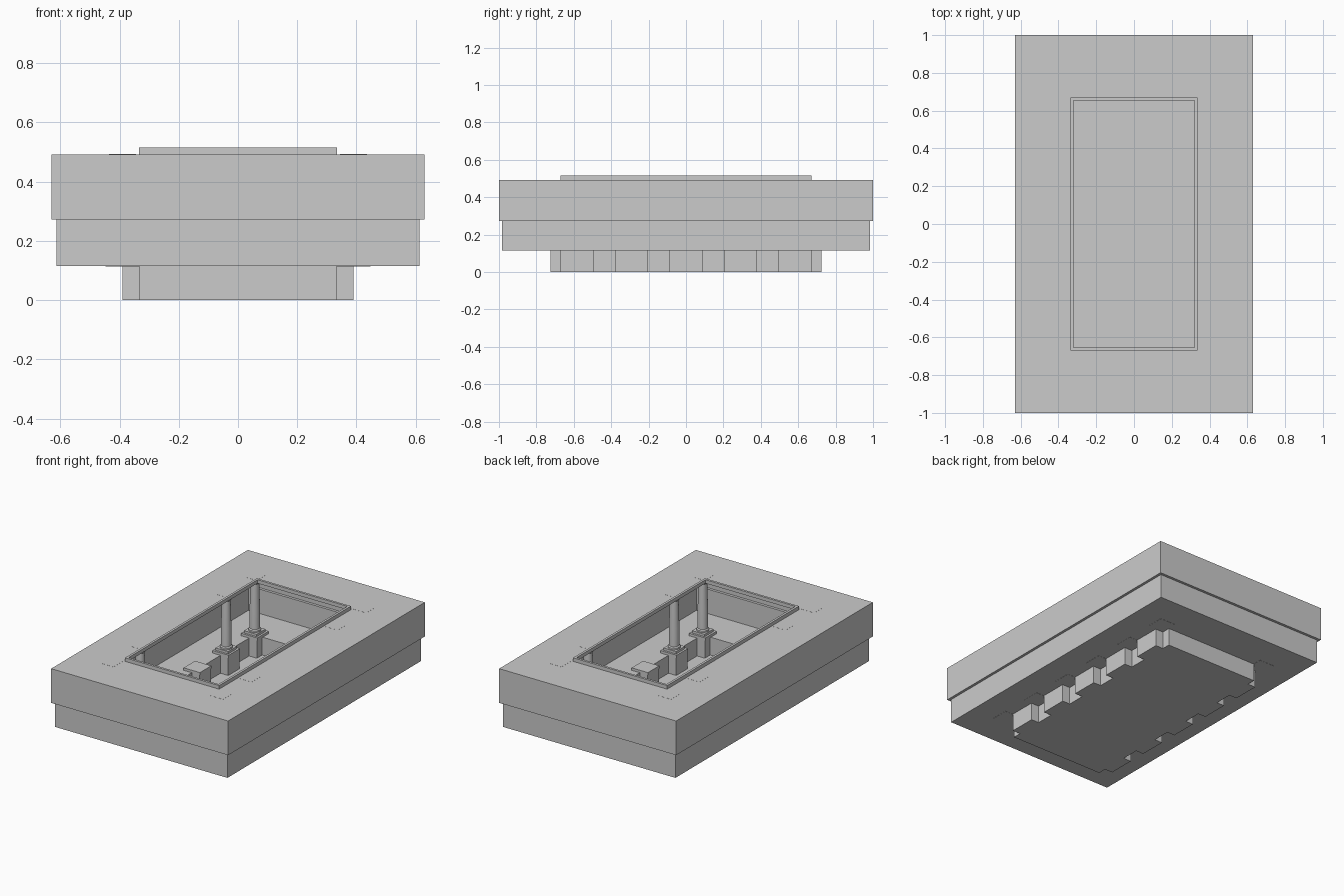
import bpy, bmesh, math

if "Cube" in bpy.data.objects:
    bpy.data.objects.remove(bpy.data.objects["Cube"])

stone = bpy.data.materials.new("grey_stone")
stone.diffuse_color = (0.6, 0.6, 0.6, 1)
stone.use_nodes = True
stone.node_tree.nodes["Principled BSDF"].inputs["Base Color"].default_value = stone.diffuse_color


def finish(bm, name):
    mesh = bpy.data.meshes.new(name)
    bm.to_mesh(mesh)
    bm.free()
    mesh.materials.append(stone)
    ob = bpy.data.objects.new(name, mesh)
    bpy.context.collection.objects.link(ob)
    return ob


def rect(hx, hy, cx=0, cy=0):
    return [(cx + sx * hx, cy + sy * hy) for sx, sy in ((-1, -1), (1, -1), (1, 1), (-1, 1))]


def loft(name, levels, close=False, cap_bottom=False, cap_top=False, smooth=False):
    """Join equal-length outlines, each given as (points, z)."""
    bm = bmesh.new()
    rings = [[bm.verts.new((x, y, z)) for x, y in pts] for pts, z in levels]
    pairs = list(zip(rings, rings[1:])) + ([(rings[-1], rings[0])] if close else [])
    for a, b in pairs:
        n = len(a)
        for i in range(n):
            j = (i + 1) % n
            f = bm.faces.new((a[i], a[j], b[j], b[i]))
            f.smooth = smooth
    if cap_bottom:
        bm.faces.new(rings[0][::-1])
    if cap_top:
        bm.faces.new(rings[-1])
    return finish(bm, name)


def sheet(name, outer, hole, z):
    """Flat sheet with a hole."""
    bm = bmesh.new()
    for pts in (outer, hole):
        vs = [bm.verts.new((x, y, z)) for x, y in pts]
        for i in range(len(vs)):
            bm.edges.new((vs[i], vs[(i + 1) % len(vs)]))
    bmesh.ops.triangle_fill(bm, use_beauty=True, edges=bm.edges[:], normal=(0, 0, 1))
    for f in bm.faces:
        f.normal_update()
        if f.normal.z < 0:
            f.normal_flip()
    bmesh.ops.dissolve_limit(bm, angle_limit=0.01, verts=[], edges=bm.edges[:])
    return finish(bm, name)


def block(name, cx, cy, h, z0, z1):
    r = rect(h, h, cx, cy)
    return loft(name, [(r, z0), (r, z1)], cap_bottom=True, cap_top=True)


def circle(r, cx, cy, n=16):
    return [(cx + r * math.cos(2 * math.pi * i / n), cy + r * math.sin(2 * math.pi * i / n))
            for i in range(n)]


FLOOR, STEP, ROOF, RIM = 0.115, 0.272, 0.492, 0.515
PX, PY, H = 0.39, 0.725, 0.058

# Outer walls with the overhanging upper storey
low, high = rect(0.613, 0.983), rect(0.63, 1.0)
loft("outer_walls", [(low, FLOOR), (low, STEP), (high, STEP), (high, ROOF)])

# Roof sheet and raised rim around the opening
sheet("roof", high, rect(0.32, 0.655), ROOF)
out, inn = rect(0.335, 0.67), rect(0.32, 0.655)
loft("opening_rim", [(out, ROOF), (out, RIM), (inn, RIM), (inn, ROOF)], close=True)

# Sunken basin whose wall steps inward around each pedestal
side = [(0.335, -PY), (0.335, -0.67), (PX, -0.67)]
for yc in (-0.437, -0.145, 0.145, 0.437):
    side += [(PX, yc - H), (0.335, yc - H), (0.335, yc + H), (PX, yc + H)]
side += [(PX, 0.67), (0.335, 0.67), (0.335, PY)]
basin = side + [(-x, -y) for x, y in side]
sheet("floor", low, basin, FLOOR)
loft("basin", [(basin, 0), (basin, FLOOR)], cap_bottom=True)

# Pedestal slabs, with columns on the outer two at each end
for sx in (-1, 1):
    for yc in (-0.728, -0.437, -0.145, 0.145, 0.437, 0.728):
        cx = sx * PX
        block("pedestal_slab", cx, yc, H, FLOOR - 0.001, 0.131)
        if abs(yc) < 0.2:
            continue
        block("column_base", cx, yc, 0.045, 0.131, 0.146)
        profile = [(0.038, 0.146), (0.038, 0.156), (0.031, 0.162), (0.031, 0.28),
                   (0.026, 0.45), (0.034, 0.462), (0.034, 0.474)]
        col = loft("column_shaft", [(circle(r, cx, yc), z) for r, z in profile], smooth=True)
        col.data.set_sharp_from_angle(angle=math.radians(30))
        block("column_capital", cx, yc, 0.045, 0.474, ROOF + 0.0006)
